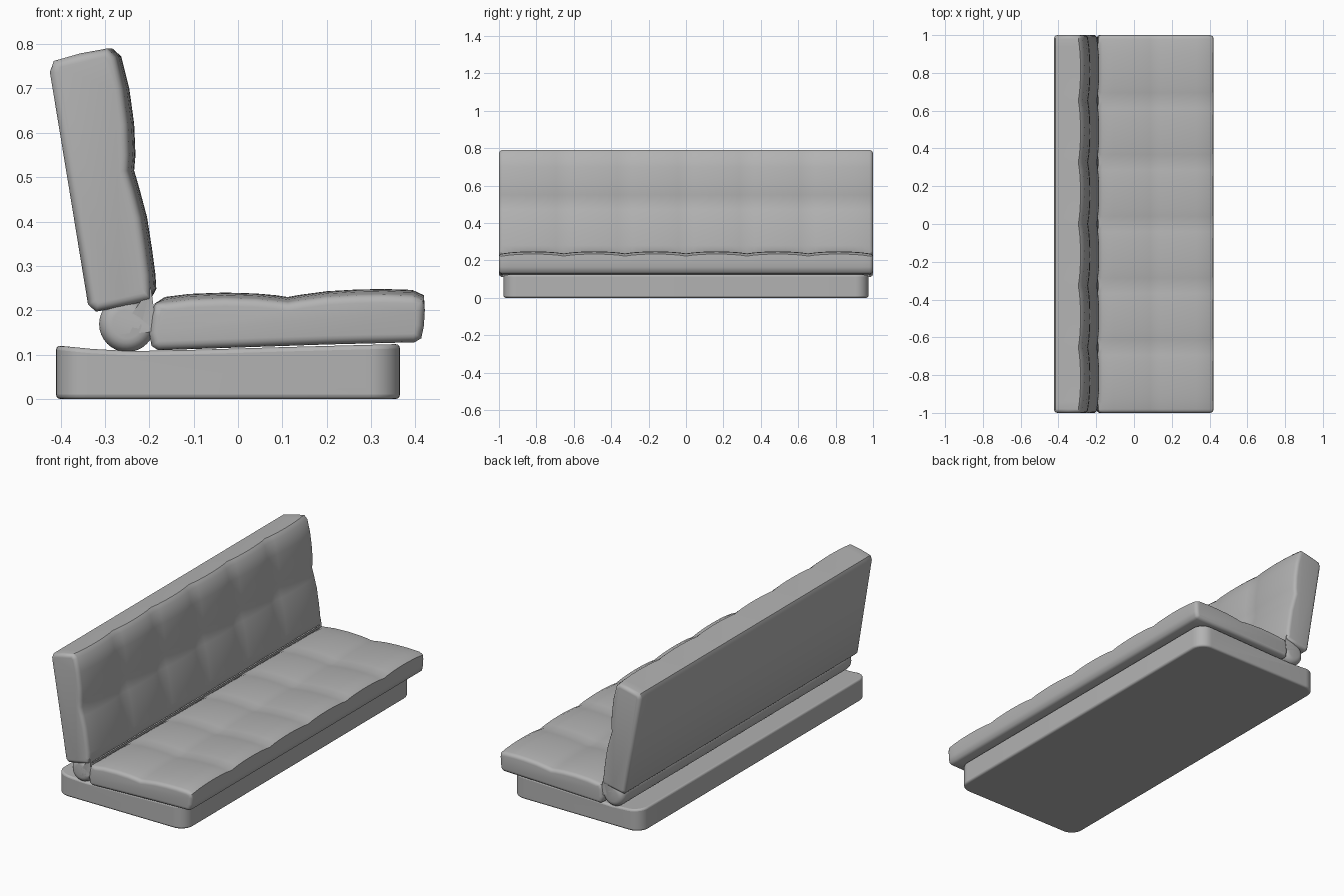
import bpy, bmesh, math
from mathutils import Vector

cube = bpy.data.objects.get("Cube")
if cube:
    bpy.data.objects.remove(cube, do_unlink=True)

grey = bpy.data.materials.new("grey_fabric")
grey.use_nodes = True
grey.diffuse_color = (0.45, 0.45, 0.45, 1)
grey.node_tree.nodes["Principled BSDF"].inputs["Base Color"].default_value = grey.diffuse_color


def finish(bm, name, angle):
    bmesh.ops.recalc_face_normals(bm, faces=bm.faces)
    mesh = bpy.data.meshes.new(name)
    bm.to_mesh(mesh)
    bm.free()
    mesh.materials.append(grey)
    ob = bpy.data.objects.new(name, mesh)
    bpy.context.collection.objects.link(ob)
    bpy.ops.object.select_all(action="DESELECT")
    ob.select_set(True)
    bpy.context.view_layer.objects.active = ob
    bpy.ops.object.shade_smooth_by_angle(angle=math.radians(angle))
    return ob


def inset(points, d):
    """Shrink a clockwise outline by d along its corner normals."""
    out = []
    for i, p in enumerate(points):
        a = (p - points[i - 1]).normalized()
        b = (points[(i + 1) % len(points)] - p).normalized()
        inward = Vector((a.y + b.y, -a.x - b.x)).normalized()
        out.append(p + inward * d)
    return out


def cushion(name, outline, half, radius, tufted=(), push=(0, 0), cells=6, steps=8):
    """Loft a side outline along y with rounded ends and tufted seams."""
    pts = [Vector(p) for p in outline]
    flat = half - radius
    stations = [(flat * (2 * i / (cells * steps) - 1), 0) for i in range(cells * steps + 1)]
    ends = [(flat + radius * math.sin(a), radius * (1 - math.cos(a)))
            for a in (math.radians(t) for t in (25, 50, 70, 90))]
    stations = [(-y, d) for y, d in reversed(ends)] + stations + ends
    bm = bmesh.new()
    rings = []
    for y, d in stations:
        seam = 1 - abs(math.sin(math.pi * cells / 2 * min(1, abs(y) / flat))) ** 0.7
        ring = []
        for i, p in enumerate(inset(pts, d)):
            if i in tufted:
                p = p + Vector(push) * seam
            ring.append(bm.verts.new((p.x, y, p.y)))
        rings.append(ring)
    n = len(pts)
    for r, s in zip(rings, rings[1:]):
        for i in range(n):
            bm.faces.new((r[i], r[(i + 1) % n], s[(i + 1) % n], s[i]))
    bm.faces.new(rings[0])
    bm.faces.new(rings[-1])
    return finish(bm, name, 50)


# Seat cushion, outline clockwise from the rear lower corner
cushion("seat_cushion", [
    (-0.18, 0.11), (-0.195, 0.12), (-0.2, 0.15), (-0.195, 0.19), (-0.188, 0.215),
    (-0.165, 0.23), (-0.11, 0.237), (-0.03, 0.24), (0.04, 0.238), (0.085, 0.234),
    (0.112, 0.23), (0.14, 0.235), (0.2, 0.243), (0.27, 0.247), (0.33, 0.248),
    (0.393, 0.246), (0.419, 0.234), (0.421, 0.2), (0.419, 0.165), (0.413, 0.137),
    (0.398, 0.128), (0.2, 0.123)],
    1.0, 0.02, range(5, 17), (0, -0.011))

# Back cushion, outline clockwise from the lower rear corner
cushion("back_cushion", [
    (-0.32, 0.197), (-0.338, 0.213), (-0.38, 0.47), (-0.424, 0.737), (-0.415, 0.762),
    (-0.355, 0.779), (-0.283, 0.79), (-0.263, 0.772), (-0.245, 0.7), (-0.234, 0.62),
    (-0.231, 0.55), (-0.234, 0.515), (-0.221, 0.47), (-0.205, 0.41), (-0.194, 0.34),
    (-0.186, 0.28), (-0.184, 0.248), (-0.197, 0.224), (-0.26, 0.208)],
    1.0, 0.02, range(6, 17), (-0.012, 0))

# Round bolster between seat and back
bolster = [(-0.25 + 0.063 * math.cos(a), 0.169 + 0.063 * math.sin(a))
           for a in (-math.tau * i / 32 for i in range(32)) if math.sin(a) < 0.7 or math.cos(a) < 0]
bolster.append((-0.193, 0.222))
cushion("bolster", bolster, 0.99, 0.03)

# Plinth: side outline extruded, corners rounded, rims softened
bm = bmesh.new()
outline = [(-0.41, 0), (-0.41, 0.121), (-0.33, 0.113), (-0.24, 0.108), (-0.1, 0.111),
           (0.1, 0.117), (0.25, 0.121), (0.365, 0.124), (0.365, 0)]
face = bm.faces.new([bm.verts.new((x, -0.975, z)) for x, z in outline])
side = bmesh.ops.extrude_face_region(bm, geom=[face])["geom"]
bmesh.ops.translate(bm, vec=(0, 1.95, 0), verts=[v for v in side if isinstance(v, bmesh.types.BMVert)])
bmesh.ops.recalc_face_normals(bm, faces=bm.faces)
uprights = [e for e in bm.edges
            if abs(e.verts[0].co.z - e.verts[1].co.z) > 0.1]
bmesh.ops.bevel(bm, geom=uprights, offset=0.07, segments=8, profile=0.5, affect="EDGES")
plinth = finish(bm, "plinth", 50)
rim = plinth.modifiers.new("rim", "BEVEL")
rim.width, rim.segments, rim.limit_method = 0.01, 3, "ANGLE"
rim.angle_limit = math.radians(50)
